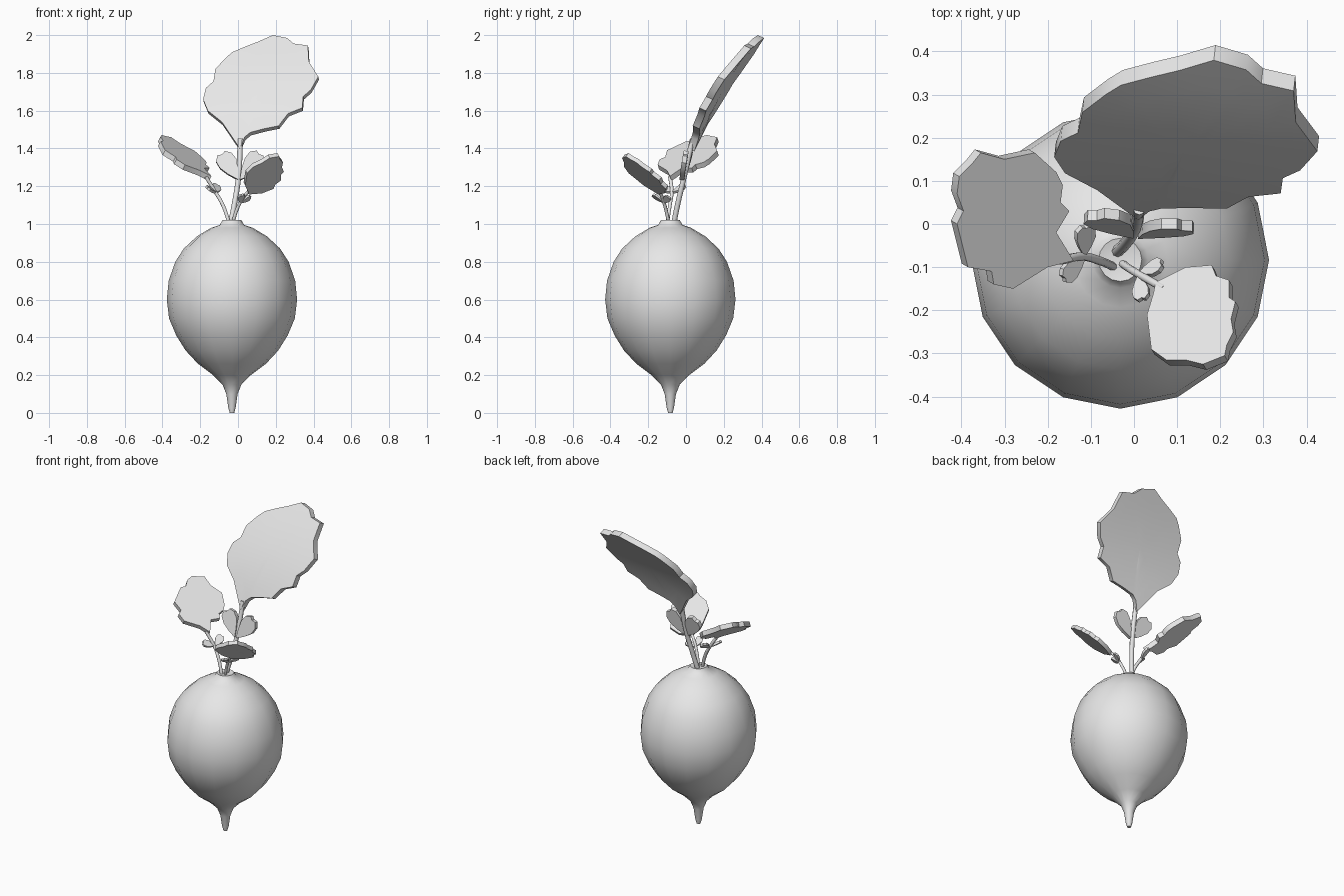
import bpy, bmesh, math
from mathutils import Vector

cube = bpy.data.objects.get("Cube")
if cube:
    bpy.data.objects.remove(cube, do_unlink=True)

grey = bpy.data.materials.new("plain grey")
grey.use_nodes = True
grey.diffuse_color = (0.8, 0.8, 0.8, 1)
grey.node_tree.nodes["Principled BSDF"].inputs["Base Color"].default_value = grey.diffuse_color


def smooth(obj, angle=35):
    bpy.ops.object.select_all(action="DESELECT")
    obj.select_set(True)
    bpy.context.view_layer.objects.active = obj
    bpy.ops.object.shade_smooth_by_angle(angle=math.radians(angle))


def finish(name, bm, angle=35):
    bmesh.ops.recalc_face_normals(bm, faces=bm.faces)
    mesh = bpy.data.meshes.new(name)
    bm.to_mesh(mesh)
    bm.free()
    mesh.materials.append(grey)
    obj = bpy.data.objects.new(name, mesh)
    bpy.context.collection.objects.link(obj)
    smooth(obj, angle)


def lathe(name, profile, centre, sides):
    """Closed turned body from (radius, height) pairs."""
    bm = bmesh.new()
    rings = []
    for radius, height in profile:
        angles = [math.tau * i / sides for i in range(sides)]
        rings.append([bm.verts.new((centre[0] + radius * math.cos(a),
                                    centre[1] + radius * math.sin(a), height)) for a in angles])
    for low, high in zip(rings, rings[1:]):
        for i in range(sides):
            j = (i + 1) % sides
            bm.faces.new((low[i], low[j], high[j], high[i]))
    bm.faces.new(rings[0])
    bm.faces.new(rings[-1])
    finish(name, bm, 45)


def blade(name, outline, surface, back):
    """Thick leaf: an outline laid on a surface, with a second skin shifted by back."""
    bm = bmesh.new()
    count = len(outline)
    mid = sum((Vector(p) for p in outline), Vector((0, 0))) / count
    rims = []
    for shift in (Vector(), Vector(back)):
        rings = []
        for scale in (1, 0.75, 0.5, 0.25):
            flat = [mid.lerp(Vector(p), scale) for p in outline]
            rings.append([bm.verts.new(surface(*p) + shift) for p in flat])
        for outer, inner in zip(rings, rings[1:]):
            for i in range(count):
                j = (i + 1) % count
                bm.faces.new((outer[i], outer[j], inner[j], inner[i]))
        hub = bm.verts.new(surface(*mid) + shift)
        for i in range(count):
            bm.faces.new((rings[-1][i], rings[-1][(i + 1) % count], hub))
        rims.append(rings[0])
    for i in range(count):
        j = (i + 1) % count
        bm.faces.new((rims[0][i], rims[0][j], rims[1][j], rims[1][i]))
    finish(name, bm)


LEAFLET = [(0, 0), (0.3, 0.3), (0.6, 0.5), (0.85, 0.5), (1, 0.25), (0.95, 0.05),
           (1, -0.2), (0.85, -0.45), (0.6, -0.5), (0.3, -0.3)]


def leaflet(name, base, tip, width, normal, thickness):
    """Small lobed leaf running from base to tip."""
    base, along = Vector(base), Vector(tip) - Vector(base)
    across = Vector(normal).cross(along).normalized() * width
    down = -across.cross(along).normalized() * thickness
    blade(name, LEAFLET, lambda u, v: base + along * u + across * v, down)


def stem(name, path, radius):
    curve = bpy.data.curves.new(name, "CURVE")
    curve.dimensions = "3D"
    curve.bevel_depth = radius
    curve.bevel_resolution = 2
    curve.use_fill_caps = True
    curve.resolution_u = 4
    spline = curve.splines.new("BEZIER")
    spline.bezier_points.add(len(path) - 1)
    for point, co in zip(spline.bezier_points, path):
        point.co = co
        point.handle_left_type = point.handle_right_type = "AUTO"
    curve.materials.append(grey)
    obj = bpy.data.objects.new(name, curve)
    bpy.context.collection.objects.link(obj)
    bpy.ops.object.select_all(action="DESELECT")
    obj.select_set(True)
    bpy.context.view_layer.objects.active = obj
    bpy.ops.object.convert(target="MESH")
    smooth(bpy.context.object, 50)


# Bulb with tapering root tip and flat crown
lathe("root_bulb", [(0.012, 0), (0.02, 0.03), (0.03, 0.1), (0.05, 0.15), (0.1, 0.2),
                    (0.18, 0.26), (0.245, 0.33), (0.295, 0.41), (0.333, 0.5), (0.345, 0.6),
                    (0.335, 0.7), (0.3, 0.8), (0.255, 0.87), (0.185, 0.935), (0.11, 0.98),
                    (0.065, 0.995), (0.05, 1.02), (0.03, 1.015)], (-0.032, -0.083), 16)

# Tall back leaf, curling backwards as it rises
tall = [(.01, 1.40), (-.085, 1.54), (-.16, 1.6), (-.185, 1.66), (-.17, 1.72), (-.13, 1.755),
        (-.12, 1.82), (-.065, 1.88), (-.03, 1.91), (.04, 1.94), (.105, 1.965), (.185, 2),
        (.26, 1.985), (.295, 1.955), (.37, 1.945), (.375, 1.86), (.425, 1.78), (.385, 1.71),
        (.345, 1.675), (.34, 1.615), (.265, 1.585), (.215, 1.52), (.14, 1.505), (.065, 1.485),
        (.035, 1.46)]


def tall_surface(x, z):
    rise = z - 1.4
    return Vector((x, 0.01 + 0.35 * rise + 0.5 * rise * rise - 0.11 * x, z))


blade("tall_leaf", tall, tall_surface, (0.004, 0.035, -0.016))

# Right leaf
right = [(-.14, -.085), (-.2, -.1), (-.28, -.15), (-.325, -.14), (-.33, -.11), (-.385, -.1),
         (-.395, -.06), (-.41, 0), (-.395, .03), (-.41, .07), (-.405, .11), (-.375, .14),
         (-.355, .165), (-.3, .15), (-.23, .165), (-.18, .12), (-.165, .09), (-.17, .05),
         (-.15, .03), (-.18, -.02)]
blade("right_leaf", right,
      lambda x, y: Vector((x, y, 1.2 - 0.58 * x + 0.33 * y)), (-0.014, 0.008, -0.025))

# Left front leaf
left = [(.05, -.135), (.12, -.1), (.18, -.095), (.19, -.12), (.22, -.13), (.22, -.17),
        (.235, -.18), (.225, -.22), (.23, -.25), (.215, -.28), (.21, -.305), (.16, -.325),
        (.12, -.315), (.075, -.315), (.04, -.29), (.035, -.25), (.03, -.21), (.045, -.16)]
blade("left_leaf", left,
      lambda x, y: Vector((x, y, 1.05 + 0.46 * x - 0.75 * y)), (0.008, -0.013, -0.018))

# Paired leaflets on each stem
leaflet("tall_leaflet_right", (0, -.01, 1.23), (-.085, .035, 1.37), .1, (0, -1, .2), .025)
leaflet("tall_leaflet_left", (.01, -.01, 1.23), (.12, .01, 1.37), .1, (0, -1, .2), .025)
leaflet("right_leaflet_back", (-.12, -.07, 1.16), (-.115, 0, 1.2), .05, (.6, -.3, 1), .014)
leaflet("right_leaflet_front", (-.12, -.075, 1.16), (-.17, -.125, 1.19), .045, (.6, -.3, 1), .014)
leaflet("left_leaflet_back", (.015, -.12, 1.11), (.07, -.095, 1.14), .04, (-.5, .7, 1), .012)
leaflet("left_leaflet_front", (.015, -.12, 1.11), (.02, -.18, 1.15), .04, (-.5, .7, 1), .012)

# Stems
stem("tall_stem", [(-.04, -.065, 1), (-.02, -.045, 1.1), (.003, -.01, 1.25), (.012, .035, 1.45)], .014)
stem("right_stem", [(-.045, -.1, 1), (-.08, -.085, 1.1), (-.12, -.075, 1.17), (-.17, -.085, 1.25)], .01)
stem("left_stem", [(-.03, -.09, 1), (0, -.11, 1.09), (.035, -.13, 1.15), (.07, -.15, 1.185)], .009)
